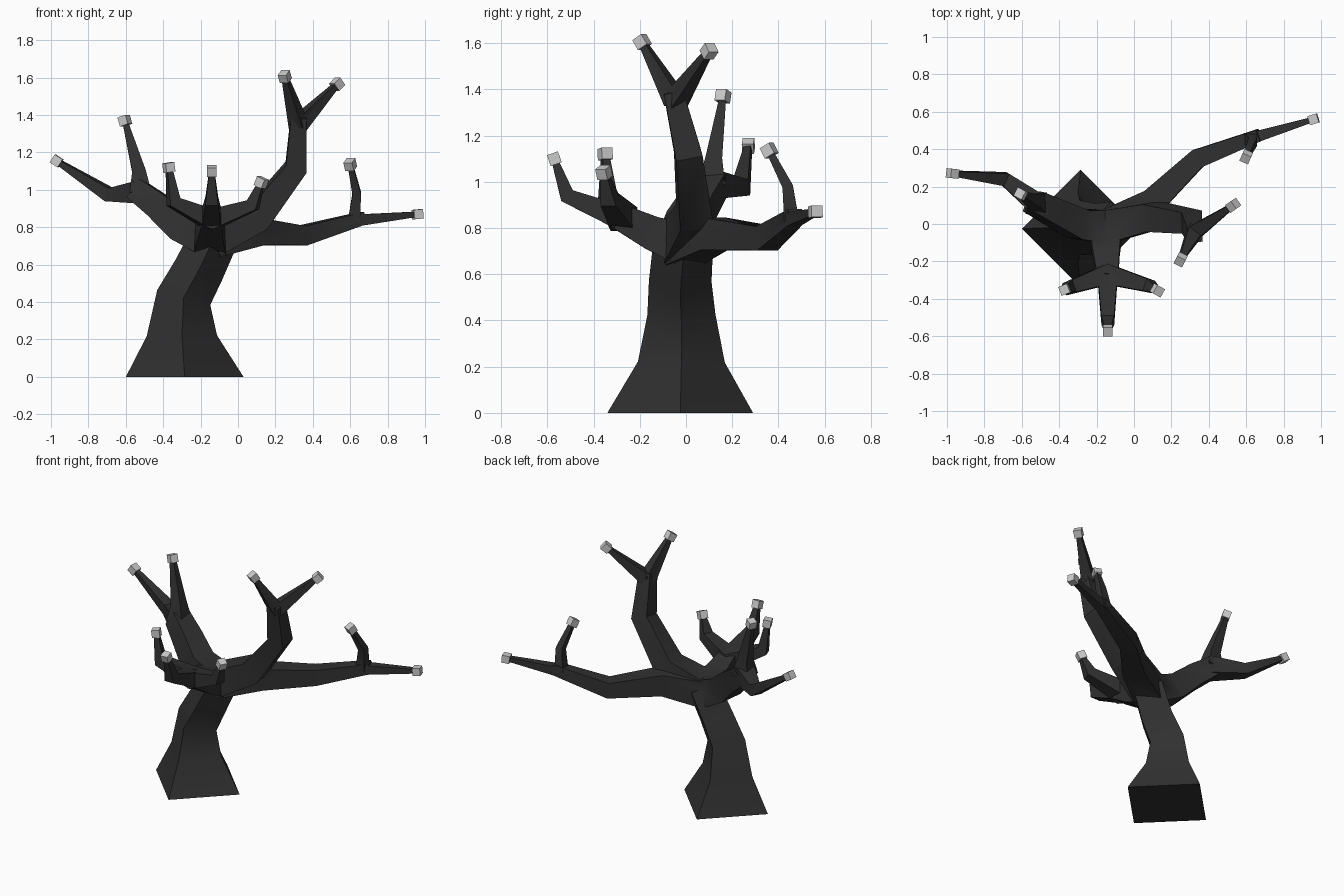
import bpy, bmesh, math
from mathutils import Vector as V

if "Cube" in bpy.data.objects:
    bpy.data.objects.remove(bpy.data.objects["Cube"])

bark = bpy.data.materials.new("bark")
bark.diffuse_color = (0.03, 0.03, 0.03, 1)
bark.use_nodes = True
bark.node_tree.nodes["Principled BSDF"].inputs["Base Color"].default_value = bark.diffuse_color
TIP = 0.014          # half width of a twig end
HUB = 0.09           # half width of a limb where it leaves the trunk


def tube(name, pts, widths, spin=45):
    """Four-sided limb along pts, its section carried round each bend without twisting."""
    co = [V(p) for p in pts]
    seg = [(b - a).normalized() for a, b in zip(co, co[1:])]
    tan = [seg[0]] + [(a + b).normalized() for a, b in zip(seg, seg[1:])] + [seg[-1]]
    up_axis = V((0, 0, 1))
    side = V((1, 0, 0)) if abs(seg[0].z) > 0.9 else up_axis.cross(seg[0])
    bm = bmesh.new()
    rings, prev = [], tan[0]
    for c, t, w in zip(co, tan, widths):
        side = prev.rotation_difference(t) @ side
        side = (side - t * side.dot(t)).normalized()
        up, prev, ring = t.cross(side), t, []
        for k in range(4):
            a = math.radians(spin + 90 * k)
            v = c + w * math.sqrt(2) * (math.cos(a) * side + math.sin(a) * up)
            ring.append(bm.verts.new((v.x, v.y, v.z if c.z else 0)))
        rings.append(ring)
    for a, b in zip(rings, rings[1:]):
        for k in range(4):
            bm.faces.new((a[k - 1], a[k], b[k], b[k - 1]))
    bm.faces.new(rings[0])
    bm.faces.new(rings[-1])
    bmesh.ops.recalc_face_normals(bm, faces=bm.faces)
    me = bpy.data.meshes.new(name)
    bm.to_mesh(me)
    bm.free()
    me.materials.append(bark)
    ob = bpy.data.objects.new(name, me)
    bpy.context.collection.objects.link(ob)
    return ob


def taper(a, b, n):
    return [a + (b - a) * i / (n - 1) for i in range(n)]


def bud(name, pts):
    """Small cube at the tip, lined up with the twig."""
    d = V(pts[-1]) - V(pts[-2])
    bpy.ops.mesh.primitive_cube_add(size=TIP * 3.6, location=pts[-1],
                                    rotation=d.to_track_quat('Z', 'Y').to_euler())
    bpy.context.object.name = name + "_bud"


# Trunk: diamond section flaring at the ground
path = [(-.285, -.025, 0), (-.3, -.02, .22), (-.29, -.02, .425), (-.21, -.025, .57), (-.12, -.01, .76)]
trunk = tube("trunk", path, [.088 + .135 * math.exp(-p[2] / .2) for p in path], spin=0)
parts = []


def branch(name, limb, end_width, twigs):
    """A limb from the trunk's heart, then twigs fanning out from its end."""
    limb = [(-.15, -.015, .73)] + limb
    parts.append(tube(name + "_limb", limb, taper(HUB, end_width, len(limb))))
    start = V(limb[-1]).lerp(V(limb[-2]), .15)
    for i, twig in enumerate(twigs):
        pts = [start] + twig
        label = f"{name}_twig_{i + 1}"
        parts.append(tube(label, pts, taper(end_width * .97, TIP, len(pts))))
        bud(label, pts)


branch("left", [(-.3, 0, .8), (-.42, .06, .91), (-.54, .12, 1)], .06,
       [[(-.69, .24, .975), (-.97, .27, 1.155)],
        [(-.53, .12, 1.1), (-.605, .16, 1.37)]])
branch("right", [(.1, .12, .775), (.34, .35, .755), (.67, .475, .85)], .033,
       [[(.96, .56, .87)],
        [(.635, .44, .98), (.6, .36, 1.135)]])
branch("top", [(.1, .04, .85), (.31, .01, 1.12), (.325, -.055, 1.39)], .042,
       [[(.25, -.19, 1.605)],
        [(.53, .1, 1.565)]])
branch("front", [(-.15, -.15, .78), (-.14, -.29, .85)], .056,
       [[(-.14, -.515, .94), (-.14, -.57, 1.1)],
        [(-.345, -.34, .935), (-.37, -.35, 1.12)],
        [(.08, -.33, .92), (.125, -.355, 1.04)]])

# Merge everything woody into one tree
bpy.ops.object.select_all(action='DESELECT')
bpy.context.view_layer.objects.active = trunk
trunk.select_set(True)
for part in parts:
    m = trunk.modifiers.new("join", 'BOOLEAN')
    m.operation, m.solver, m.object = 'UNION', 'EXACT', part
    bpy.ops.object.modifier_apply(modifier=m.name)
    bpy.data.objects.remove(part)
trunk.name = "tree"
bpy.ops.object.shade_smooth_by_angle(angle=math.radians(30))
